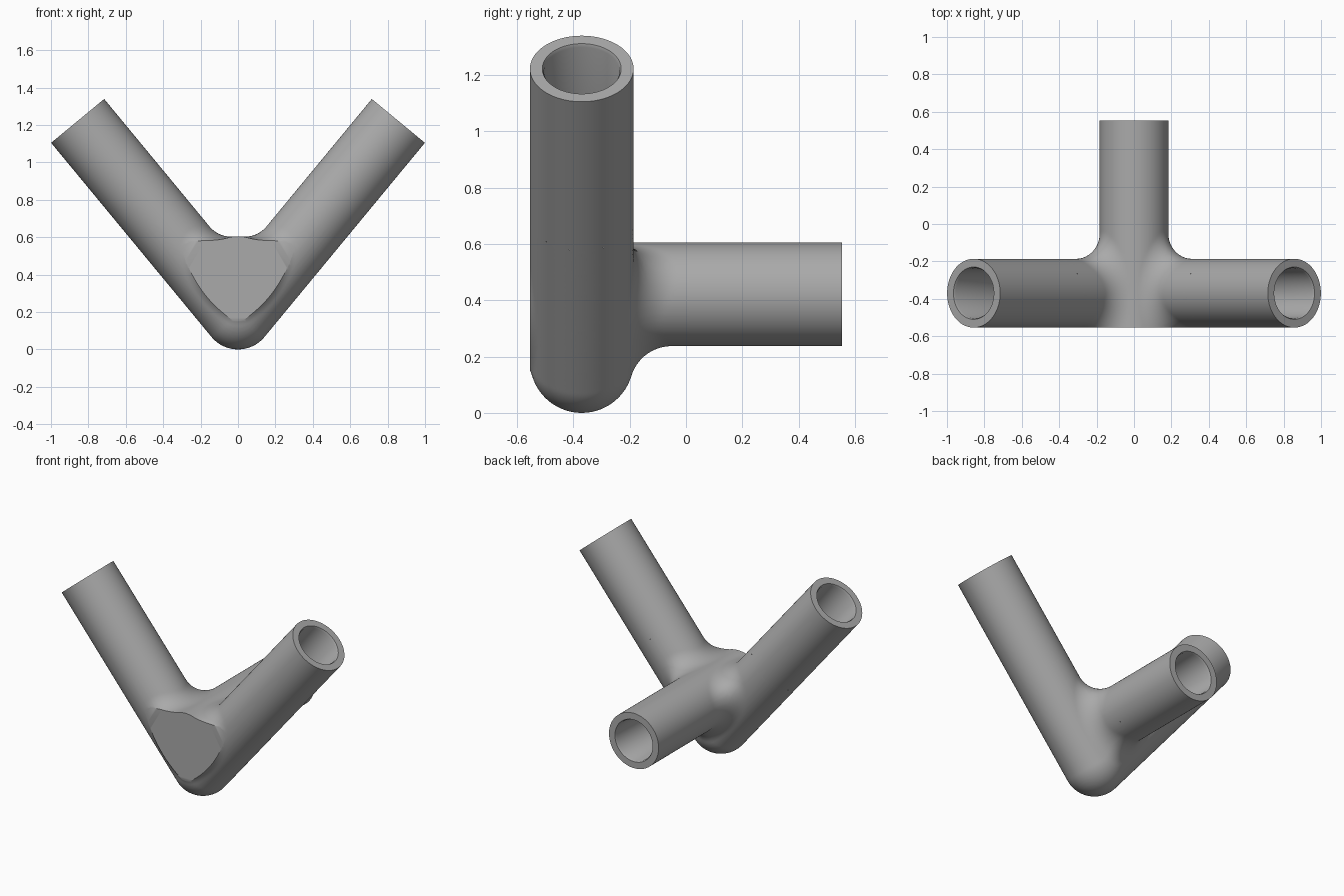
import bpy, bmesh, math
from mathutils import Vector, Matrix

if "Cube" in bpy.data.objects:
    bpy.data.objects.remove(bpy.data.objects["Cube"], do_unlink=True)

R = 0.184            # outer tube radius
BORE = 0.134         # inner tube radius
FILLET = 0.15        # blend between back tube and side arms
ELBOW = Vector((0, -0.37, R))
BACK = Vector((0, -0.37, 0.421))
ARM_DIR = Vector((0.637, 0, 0.771)).normalized()
BACK_DIR = Vector((0, 1, 0))
FRONT_Y = -0.37 - R - 0.0005
ARM_SEAM, ARM_END = 0.66, 1.346
BACK_SEAM, BACK_END = 0.38, 0.923

grey = bpy.data.materials.new("satin_grey")
grey.use_nodes = True
colour = (0.4, 0.4, 0.4, 1)
grey.diffuse_color = colour
grey.node_tree.nodes["Principled BSDF"].inputs["Base Color"].default_value = colour


def add_object(name, bm):
    mesh = bpy.data.meshes.new(name)
    bm.to_mesh(mesh)
    bm.free()
    mesh.materials.append(grey)
    obj = bpy.data.objects.new(name, mesh)
    bpy.context.collection.objects.link(obj)
    return obj


def smooth(obj):
    bpy.ops.object.select_all(action="DESELECT")
    obj.select_set(True)
    bpy.context.view_layer.objects.active = obj
    bpy.ops.object.shade_smooth_by_angle(angle=math.radians(30))


def add_rod(bm, start, direction, low, high):
    turn = direction.to_track_quat("Z", "Y").to_matrix().to_4x4()
    place = Matrix.Translation(start + direction * (low + high) / 2) @ turn
    bmesh.ops.create_cone(bm, cap_ends=True, segments=64, radius1=R, radius2=R,
                          depth=high - low, matrix=place)


def mirrored(direction, side):
    return Vector((direction.x * side, direction.y, direction.z))


# Distance and outward normal for a round rod
def rod(p, start, direction, rounded_start):
    t = (p - start).dot(direction)
    if rounded_start:
        t = max(t, 0)
    out = p - start - direction * t
    return out.length - R, out.normalized()


# Move a point onto the joined rods, or onto the rolling-ball fillet
def settle(v):
    arm = mirrored(ARM_DIR, 1 if v.x >= 0 else -1)

    def fields(p):
        return rod(p, ELBOW, arm, True), rod(p, BACK, BACK_DIR, False)

    q = v.copy()
    for step in range(8):
        (a, na), (b, nb) = fields(q)
        along = na.cross(nb)
        if along.length > 0.05 and step:
            along.normalize()
            q += along * along.dot(v - q)
            (a, na), (b, nb) = fields(q)
        c = na.dot(nb)
        u, w = FILLET - a, FILLET - b
        q += (na * (u - c * w) + nb * (w - c * u)) / max(1 - c * c, 0.1)
    (a, na), (b, nb) = fields(q)
    if abs(a - FILLET) + abs(b - FILLET) < 0.01:
        c, u, w = na.dot(nb), (q - v).dot(na), (q - v).dot(nb)
        if u > c * w and w > c * u:
            return q + (v - q).normalized() * FILLET
    p = v.copy()
    for step in range(3):
        d, n = min(fields(p), key=lambda f: f[0])
        p -= n * d
    return p


# Hub: rods merged, filleted, then trimmed to the flat front and tube seams
bm = bmesh.new()
for side in (-1, 1):
    add_rod(bm, ELBOW, mirrored(ARM_DIR, side), 0, ARM_SEAM + 0.1)
add_rod(bm, BACK, BACK_DIR, -0.45, BACK_SEAM + 0.1)
bmesh.ops.create_uvsphere(bm, u_segments=48, v_segments=24, radius=R,
                          matrix=Matrix.Translation(ELBOW))
blank = add_object("hub_blank", bm)
remesh = blank.modifiers.new("merge", "REMESH")
remesh.mode = "VOXEL"
remesh.voxel_size = 0.012
evaluated = blank.evaluated_get(bpy.context.evaluated_depsgraph_get())
bm = bmesh.new()
bm.from_mesh(evaluated.to_mesh())
evaluated.to_mesh_clear()
bpy.data.objects.remove(blank, do_unlink=True)
for v in bm.verts:
    v.co = settle(v.co)


def trim(point, normal):
    geom = bm.verts[:] + bm.edges[:] + bm.faces[:]
    return bmesh.ops.bisect_plane(bm, geom=geom, dist=1e-5, plane_co=point,
                                  plane_no=normal, clear_outer=True)["geom_cut"]


for side in (-1, 1):
    direction = mirrored(ARM_DIR, side)
    trim(ELBOW + direction * ARM_SEAM, direction)
trim(BACK + BACK_DIR * BACK_SEAM, BACK_DIR)
trim(Vector((0, FRONT_Y, 0)), -BACK_DIR)
bmesh.ops.remove_doubles(bm, verts=bm.verts[:], dist=1e-4)
rim = [e for e in bm.edges if e.is_boundary
       and all(abs(v.co.y - FRONT_Y) < 1e-4 for v in e.verts)]
bmesh.ops.triangle_fill(bm, edges=rim, use_beauty=True, normal=-BACK_DIR)
bmesh.ops.recalc_face_normals(bm, faces=bm.faces[:])
smooth(add_object("hub", bm))


# Tubes: lathed wall with a chamfered mouth and a blind bore
def add_tube(name, start, direction, seam, end):
    bm = bmesh.new()
    profile = [(R, seam), (R, end), (BORE + 0.006, end), (BORE, end - 0.012),
               (BORE, seam + 0.02), (0, seam + 0.02)]
    verts = [bm.verts.new((r, 0, z)) for r, z in profile]
    edges = [bm.edges.new(pair) for pair in zip(verts, verts[1:])]
    bmesh.ops.spin(bm, geom=verts + edges, axis=(0, 0, 1), cent=(0, 0, 0),
                   angle=math.tau, steps=96, use_merge=True)
    bmesh.ops.remove_doubles(bm, verts=bm.verts[:], dist=1e-5)
    bmesh.ops.recalc_face_normals(bm, faces=bm.faces[:])
    mouth = max(bm.faces, key=lambda f: f.calc_center_median().z)
    if mouth.normal.z < 0:
        bmesh.ops.reverse_faces(bm, faces=bm.faces[:])
    obj = add_object(name, bm)
    turn = direction.to_track_quat("Z", "Y").to_matrix().to_4x4()
    obj.matrix_world = Matrix.Translation(start) @ turn
    smooth(obj)


add_tube("left_tube", ELBOW, ARM_DIR, ARM_SEAM, ARM_END)
add_tube("right_tube", ELBOW, mirrored(ARM_DIR, -1), ARM_SEAM, ARM_END)
add_tube("back_tube", BACK, BACK_DIR, BACK_SEAM, BACK_END)
